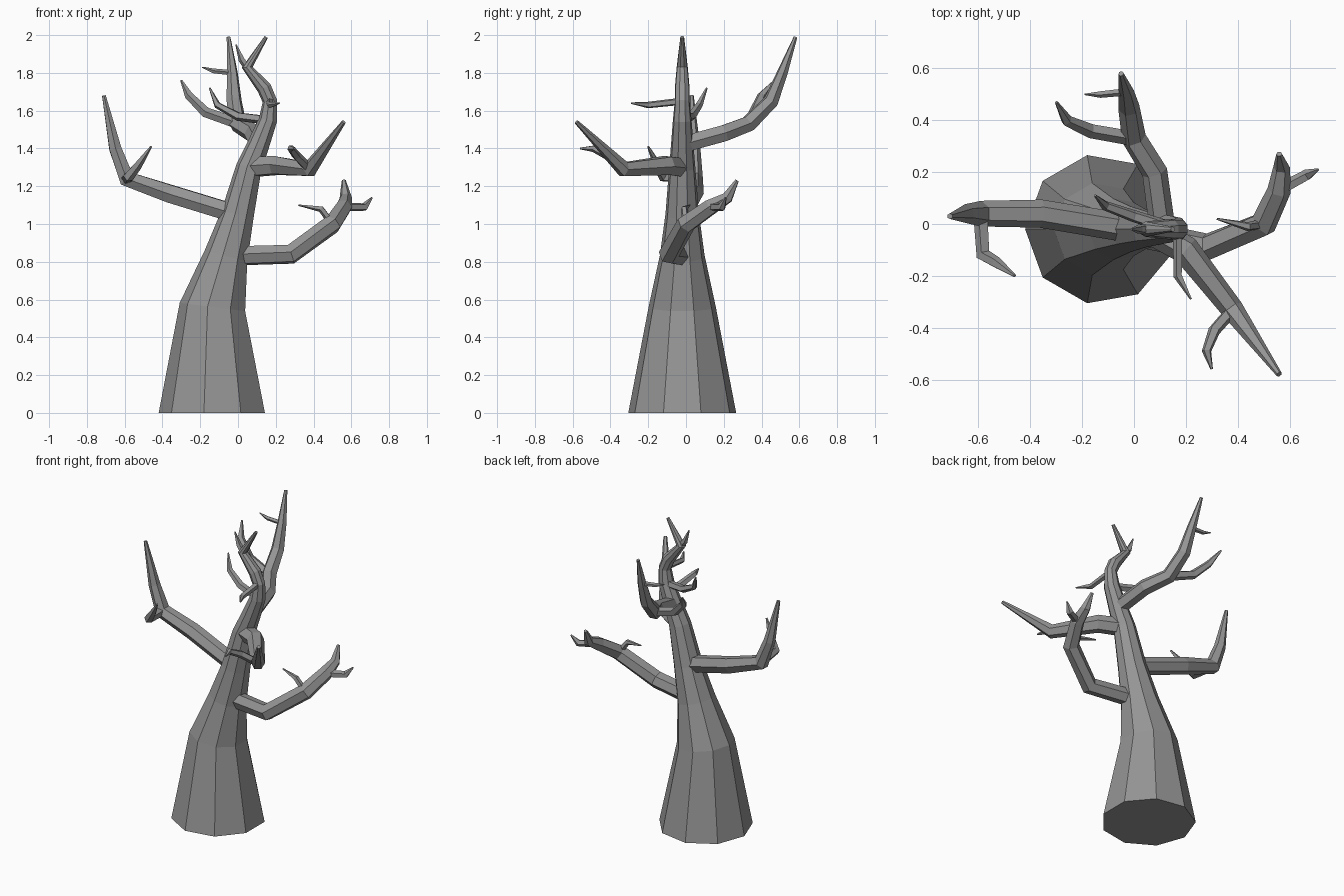
import bpy, bmesh, math
from mathutils import Vector

cube = bpy.data.objects.get("Cube")
if cube:
    bpy.data.objects.remove(cube, do_unlink=True)

bark = bpy.data.materials.new("grey_bark")
bark.use_nodes = True
grey = (0.3, 0.3, 0.3, 1)
bark.diffuse_color = grey
bark.node_tree.nodes["Principled BSDF"].inputs["Base Color"].default_value = grey


def tube(name, path, radii, sides):
    """Faceted tube along a path, with mitred rings and closed ends."""
    points = [Vector(p) for p in path]
    last = len(points) - 1
    side = Vector((-1, 0, 0))
    bm = bmesh.new()
    rings = []
    for i, (point, radius) in enumerate(zip(points, radii)):
        before = (point - points[max(i - 1, 0)]).normalized()
        after = (points[min(i + 1, last)] - point).normalized()
        along = (before + after).normalized()
        side = (side - along * side.dot(along)).normalized()
        across = along.cross(side)
        ring = []
        for k in range(sides):
            turn = math.tau * k / sides
            spoke = side * math.cos(turn) + across * math.sin(turn)
            ring.append(bm.verts.new(point + spoke * radius))
        rings.append(ring)
    for lower, upper in zip(rings, rings[1:]):
        for k in range(sides):
            bm.faces.new((lower[k - 1], lower[k], upper[k], upper[k - 1]))
    bm.faces.new(rings[0])
    bm.faces.new(rings[-1])
    bmesh.ops.recalc_face_normals(bm, faces=bm.faces)
    mesh = bpy.data.meshes.new(name)
    bm.to_mesh(mesh)
    bm.free()
    mesh.materials.append(bark)
    bpy.context.collection.objects.link(bpy.data.objects.new(name, mesh))


def limb(name, root, thickness, *bends, sides=5):
    """Limb growing from a point of its parent, thinning mostly near the tip."""
    path = [root, *bends]
    radii = [thickness * (1 - 0.8 * (i / len(bends)) ** 3) for i in range(len(path))]
    tube(name, path, radii, sides)
    return path


# Trunk: centre x, height and radius of each ring
rings = [(-0.13, 0, 0.29), (-0.13, 0.56, 0.18), (-0.06, 0.83, 0.12),
         (0, 1.05, 0.09), (0.06, 1.3, 0.07), (0.11, 1.42, 0.06),
         (0.16, 1.55, 0.05), (0.17, 1.65, 0.04), (0.14, 1.72, 0.04),
         (0.05, 1.83, 0.03), (0.15, 1.99, 0.01)]
trunk = [(x, -0.02, z) for x, z, radius in rings]
tube("trunk", trunk, [radius for x, z, radius in rings], sides=9)

# Main branches, each rooted inside the trunk
left = limb("left_branch", trunk[2], 0.055, (0.28, -0.09, 0.84), (0.5, 0, 1),
            (0.56, 0.13, 1.09), (0.57, 0.22, 1.14), (0.56, 0.27, 1.23), sides=6)
right = limb("right_branch", trunk[3], 0.055, (-0.36, 0.04, 1.16),
             (-0.59, 0.04, 1.24), (-0.65, 0.04, 1.4), (-0.71, 0.03, 1.68), sides=6)
front = limb("front_branch", trunk[4], 0.057, (0.2, -0.1, 1.31),
             (0.38, -0.33, 1.29), (0.56, -0.58, 1.54), sides=6)
back = limb("back_branch", trunk[5], 0.05, (0.08, 0.2, 1.48), (0, 0.33, 1.53),
            (-0.02, 0.45, 1.65), (-0.03, 0.51, 1.8), (-0.05, 0.58, 1.99), sides=6)

# Twigs on the branches
limb("left_inner_twig", left[2], 0.02, (0.44, -0.01, 1.08), (0.32, 0.02, 1.1))
limb("left_outer_twig", left[3], 0.025, (0.67, 0.19, 1.09), (0.71, 0.21, 1.14))
limb("right_twig", right[2], 0.03, (-0.58, -0.12, 1.25), (-0.53, -0.15, 1.31),
     (-0.46, -0.2, 1.41))
limb("front_twig", front[2], 0.025, (0.31, -0.41, 1.36), (0.28, -0.49, 1.4),
     (0.3, -0.56, 1.4))
limb("back_lower_twig", back[2], 0.03, (-0.17, 0.36, 1.59), (-0.26, 0.4, 1.68),
     (-0.3, 0.47, 1.76))
limb("back_upper_twig", back[4], 0.015, (-0.13, 0.5, 1.81), (-0.19, 0.5, 1.83))

# Twigs on the upper trunk
limb("stem_right_twig", trunk[6], 0.025, (0, 0.03, 1.57), (-0.11, 0.07, 1.63),
     (-0.15, 0.11, 1.72))
limb("stem_front_twig", trunk[7], 0.02, (0.17, -0.2, 1.63), (0.22, -0.29, 1.64))
limb("crown_twig", trunk[9], 0.02, (0.02, -0.02, 1.87), (-0.01, -0.02, 1.95))
